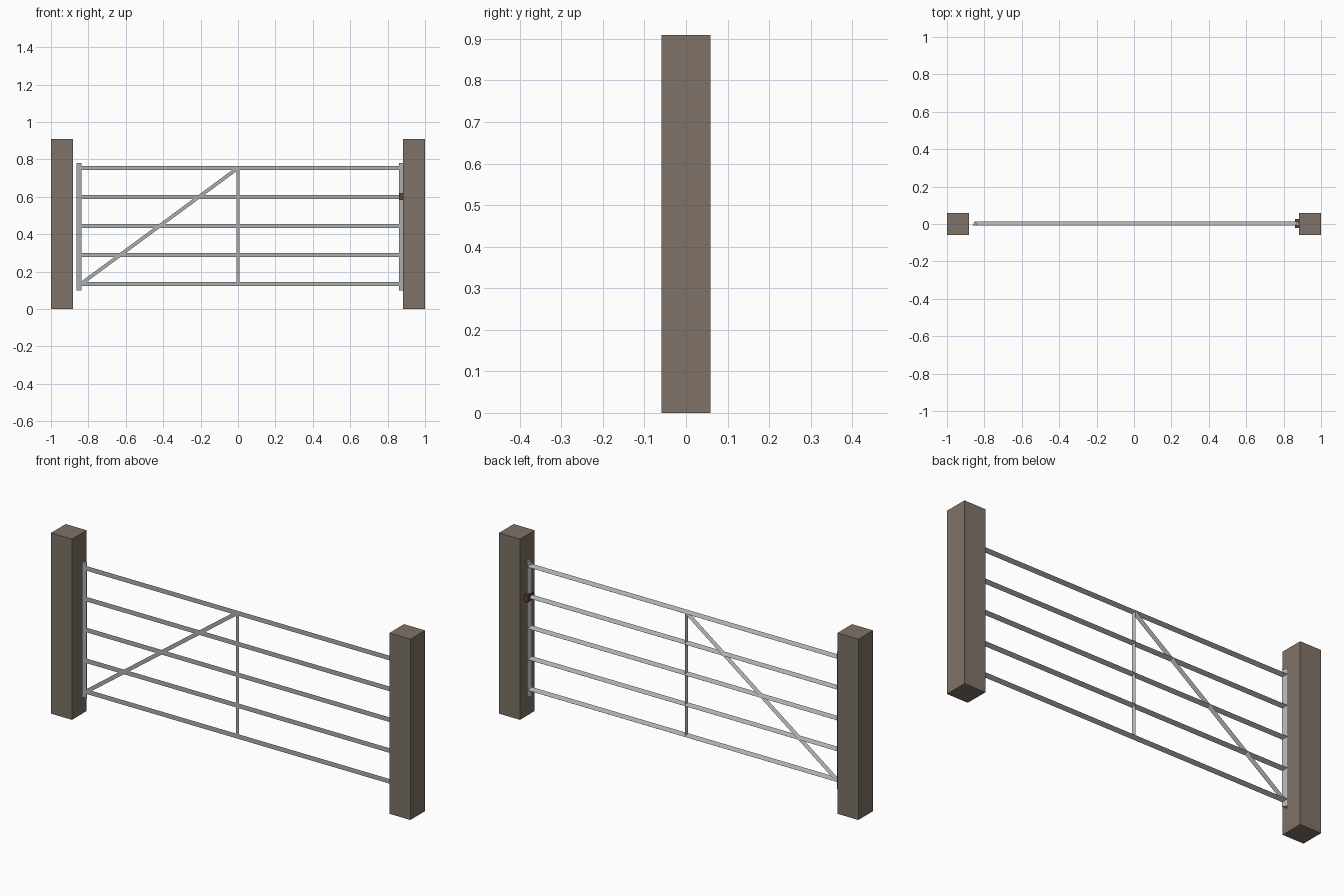
import bpy
from mathutils import Vector

old = bpy.data.objects.get("Cube")
if old:
    bpy.data.objects.remove(old, do_unlink=True)


def material(name, color):
    m = bpy.data.materials.new(name)
    m.use_nodes = True
    m.diffuse_color = color
    m.node_tree.nodes["Principled BSDF"].inputs["Base Color"].default_value = color
    return m


wood = material("weathered_wood", (0.21, 0.17, 0.14, 1))
steel = material("galvanised_steel", (0.42, 0.43, 0.43, 1))
rust = material("dark_rust", (0.13, 0.05, 0.04, 1))


def box(name, center, size, mat):
    bpy.ops.mesh.primitive_cube_add(size=1, location=center)
    ob = bpy.context.object
    ob.name = name
    ob.scale = size
    bpy.ops.object.transform_apply(location=False, rotation=False, scale=True)
    ob.data.materials.append(mat)


def rail(name, start, end, radius):
    """Three-sided rail in the gate plane, flat face forward and ridge at the back."""
    a, b = Vector((start[0], 0, start[1])), Vector((end[0], 0, end[1]))
    d = b - a
    bpy.ops.mesh.primitive_cylinder_add(vertices=3, radius=radius, depth=d.length,
                                        location=(a + b) / 2)
    ob = bpy.context.object
    ob.name = name
    ob.rotation_euler.y = Vector((d.z, d.x)).angle_signed(Vector((1, 0)))
    ob.data.materials.append(steel)


# Gate posts
for side, s in (("left", 1), ("right", -1)):
    box(side + "_post", (s * 0.9415, 0, 0.4545), (0.117, 0.117, 0.909), wood)

# End stiles
hinge_x, latch_x = -0.85, 0.875
rail("hinge_stile", (hinge_x, 0.10), (hinge_x, 0.78), 0.0155)
rail("latch_stile", (latch_x, 0.10), (latch_x, 0.78), 0.0155)

# Five horizontal bars
bottom, top = 0.134, 0.754
for i in range(5):
    z = bottom + (top - bottom) * i / 4
    rail(f"bar_{i + 1}", (hinge_x, z), (latch_x, z), 0.0135)

# Centre upright and diagonal brace
rail("centre_upright", (0, bottom), (0, top), 0.0085)
rail("diagonal_brace", (hinge_x + 0.01, bottom), (0, top), 0.0108)

# Latch block at the second bar from the top
box("latch", (0.874, 0.002, 0.601), (0.024, 0.048, 0.036), rust)
